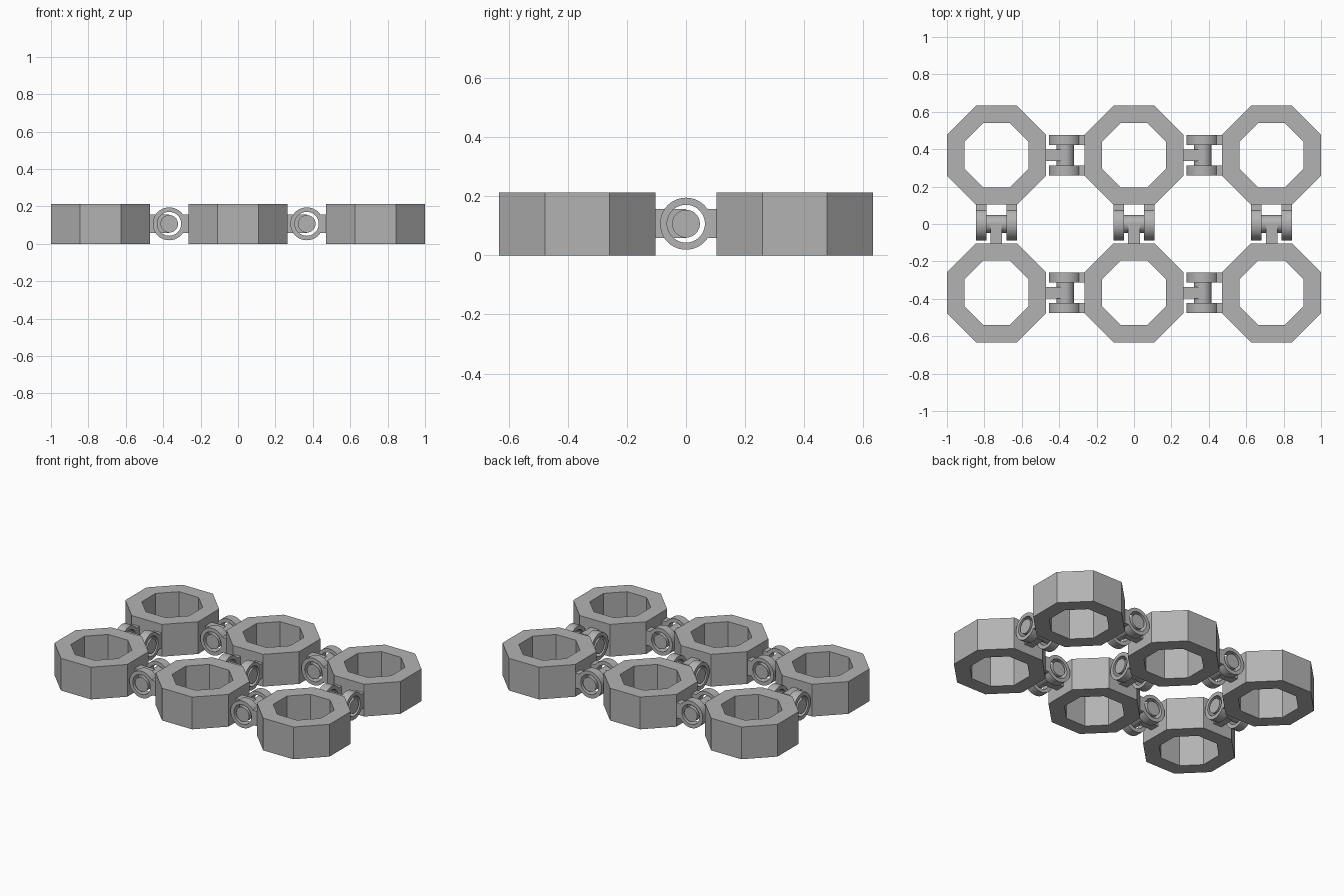
import bpy, math
from mathutils import Matrix, Vector

if "Cube" in bpy.data.objects:
    bpy.data.objects.remove(bpy.data.objects["Cube"])

H = 0.212            # link height
ZC = 0.107           # hinge axis height
PITCH = 0.7355       # spacing of octagon links
AP_OUT, AP_IN = 0.2645, 0.172

grey = bpy.data.materials.new("grey plastic")
grey.diffuse_color = (0.45, 0.45, 0.45, 1)
grey.use_nodes = True
grey.node_tree.nodes["Principled BSDF"].inputs["Base Color"].default_value = grey.diffuse_color


def add_mesh(name, verts, faces, matrix, smooth=False):
    me = bpy.data.meshes.new(name)
    me.from_pydata(verts, [], faces)
    me.transform(matrix)
    me.materials.append(grey)
    ob = bpy.data.objects.new(name, me)
    bpy.context.collection.objects.link(ob)
    if smooth:
        bpy.ops.object.select_all(action='DESELECT')
        bpy.context.view_layer.objects.active = ob
        ob.select_set(True)
        bpy.ops.object.shade_smooth_by_angle(angle=math.radians(35))
    return ob


def circle(r, z, n, start=0.0):
    return [(r * math.cos(start + 2 * math.pi * i / n),
             r * math.sin(start + 2 * math.pi * i / n), z) for i in range(n)]


def tube(name, r_out, r_in, z0, z1, n, matrix, start=0.0, smooth=False):
    """Straight tube along local z with a square cross-section."""
    verts = []
    for r, z in ((r_out, z0), (r_out, z1), (r_in, z1), (r_in, z0)):
        verts += circle(r, z, n, start)
    faces = []
    for k in range(4):
        a, b = k * n, (k + 1) % 4 * n
        for i in range(n):
            j = (i + 1) % n
            faces.append((a + i, a + j, b + j, b + i))
    return add_mesh(name, verts, faces, matrix, smooth)


def rod(name, r, z0, z1, n, matrix):
    verts = circle(r, z0, n) + circle(r, z1, n)
    faces = [(i, (i + 1) % n, n + (i + 1) % n, n + i) for i in range(n)]
    faces += [tuple(reversed(range(n))), tuple(range(n, 2 * n))]
    return add_mesh(name, verts, faces, matrix, True)


def box(name, lo, hi, matrix):
    verts = [(x, y, z) for z in (lo[2], hi[2])
             for x, y in ((lo[0], lo[1]), (hi[0], lo[1]), (hi[0], hi[1]), (lo[0], hi[1]))]
    faces = [(3, 2, 1, 0), (4, 5, 6, 7), (0, 1, 5, 4), (1, 2, 6, 5), (2, 3, 7, 6), (3, 0, 4, 7)]
    return add_mesh(name, verts, faces, matrix)


def hinge(x, y, angle):
    """Hinge whose arm comes from local -x and whose eyes attach at local +x."""
    m = Matrix.Translation((x, y, ZC)) @ Matrix.Rotation(angle, 4, 'Z')
    axis = m @ Matrix.Rotation(math.pi / 2, 4, 'X')   # local z runs along the pin
    rod("hinge_pin", 0.047, -0.109, 0.109, 40, axis)
    box("hinge_arm", (-0.107, -0.031, -0.049), (0.0, 0.031, 0.049), m)
    for s in (-1, 1):
        a, b = sorted((s * 0.054, s * 0.109))
        tube("hinge_eye", 0.088, 0.064, a, b, 40, axis, smooth=True)
        box("eye_bracket", (0.068, a, -0.049), (0.107, b, 0.049), m)


# octagon links in a three by two grid
c = math.cos(math.pi / 8)
for ix in (-1, 0, 1):
    for iy in (-0.5, 0.5):
        tube("octagon_link", AP_OUT / c, AP_IN / c, 0, H, 8,
             Matrix.Translation((ix * PITCH, iy * PITCH, 0)), math.pi / 8)

# hinges between neighbours in a row
for ix in (-0.5, 0.5):
    for iy in (-0.5, 0.5):
        hinge(ix * PITCH, iy * PITCH, 0)

# hinges between the two rows
for ix in (-1, 0, 1):
    hinge(ix * PITCH, 0, math.pi / 2)
